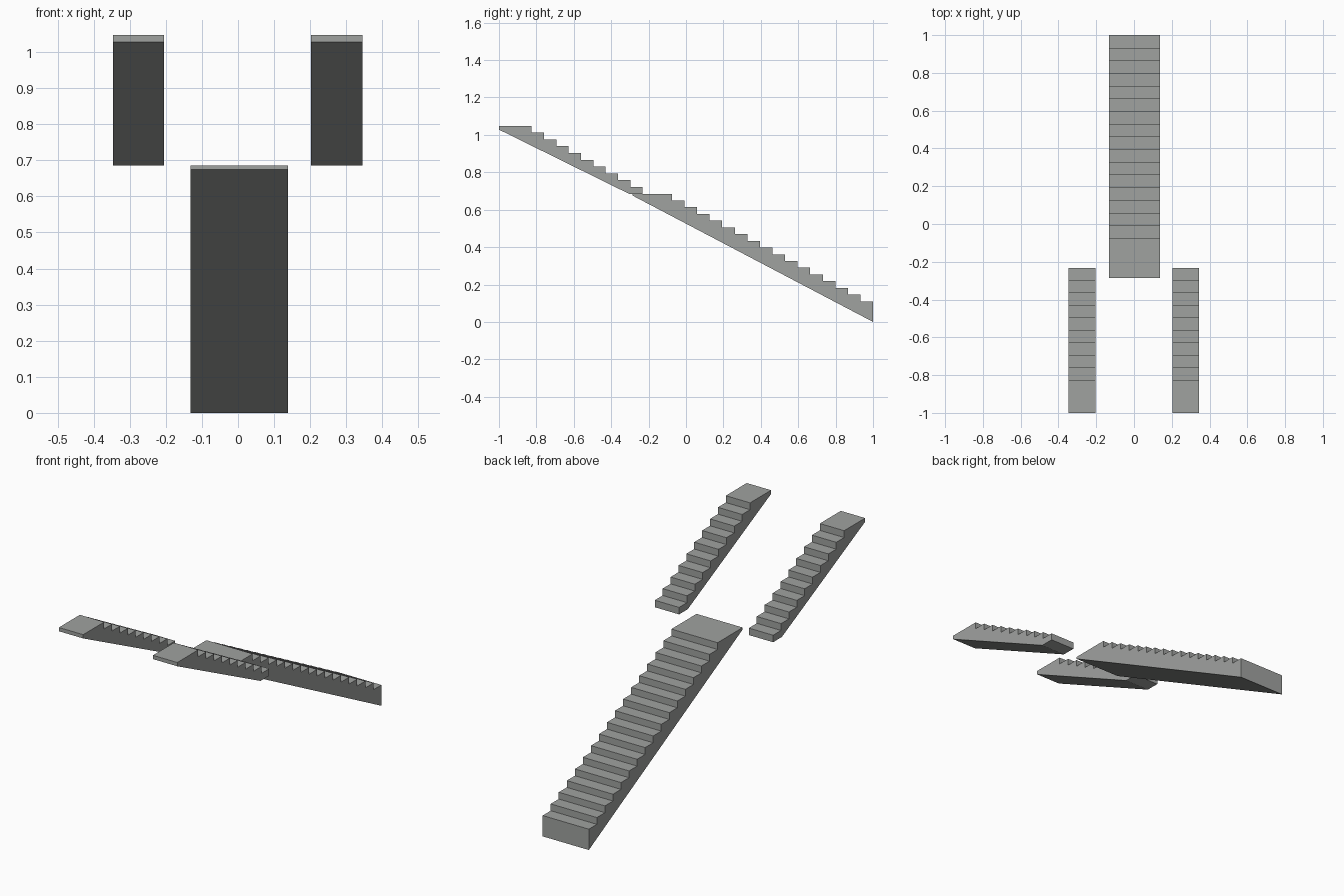
import bpy, bmesh

if "Cube" in bpy.data.objects:
    bpy.data.objects.remove(bpy.data.objects["Cube"])

stone = bpy.data.materials.new("grey concrete")
stone.diffuse_color = (0.35, 0.36, 0.35, 1)
stone.use_nodes = True
stone.node_tree.nodes["Principled BSDF"].inputs["Base Color"].default_value = stone.diffuse_color


def flight(name, x0, x1, underside, y_foot, y_top, z_first, z_top, steps):
    """Extrude a stepped side profile (y, z) from x0 to x1."""
    tread = (y_top - y_foot) / steps
    rise = (z_top - z_first) / steps
    profile = list(underside)
    for i in range(steps):
        z = z_first + i * rise
        profile += [(y_foot + i * tread, z), (y_foot + (i + 1) * tread, z)]
    profile.append((y_top, z_top))
    bm = bmesh.new()
    face = bm.faces.new([bm.verts.new((x0, y, z)) for y, z in profile])
    ext = bmesh.ops.extrude_face_region(bm, geom=[face])
    moved = [v for v in ext["geom"] if isinstance(v, bmesh.types.BMVert)]
    bmesh.ops.translate(bm, verts=moved, vec=(x1 - x0, 0, 0))
    bmesh.ops.recalc_face_normals(bm, faces=bm.faces)
    mesh = bpy.data.meshes.new(name)
    bm.to_mesh(mesh)
    bm.free()
    mesh.materials.append(stone)
    bpy.context.collection.objects.link(bpy.data.objects.new(name, mesh))


# Wide lower flight with its landing
flight("lower_stairs", -0.132, 0.138,
       [(-0.285, 0.685), (-0.285, 0.675), (1.0, 0.0)],
       1.0, -0.075, 0.11, 0.685, 16)

# Two narrow upper flights, flat at the foot
for name, x0 in (("upper_stairs_left", -0.347), ("upper_stairs_right", 0.203)):
    flight(name, x0, x0 + 0.142,
           [(-1.0, 1.048), (-1.0, 1.028), (-0.305, 0.685), (-0.232, 0.685)],
           -0.232, -0.825, 0.722, 1.048, 9)
